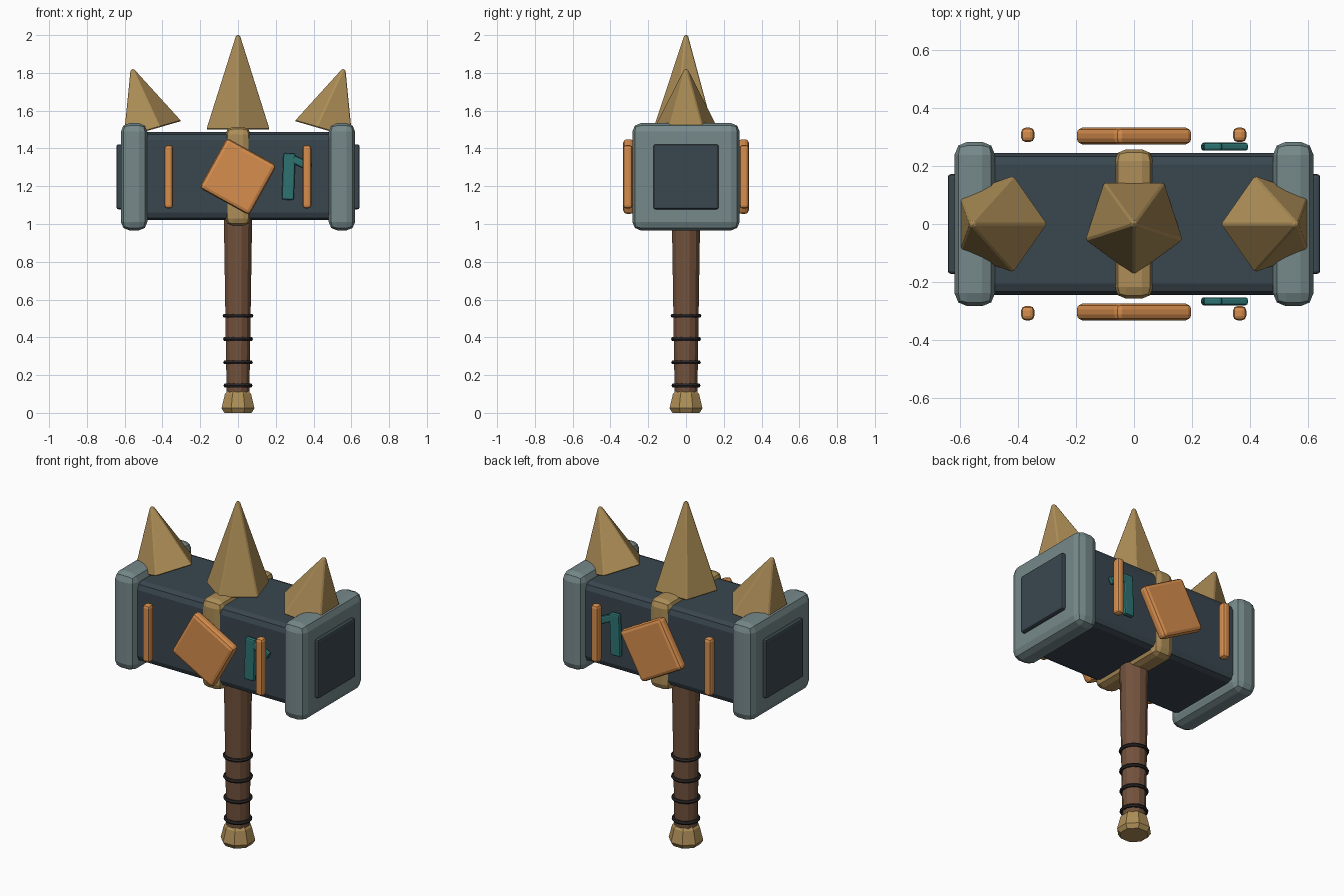
import bpy, bmesh
from math import sin, cos, pi, radians

if "Cube" in bpy.data.objects:
    bpy.data.objects.remove(bpy.data.objects["Cube"])


def material(name, rgb):
    m = bpy.data.materials.new(name)
    m.diffuse_color = (*rgb, 1)
    m.use_nodes = True
    m.node_tree.nodes["Principled BSDF"].inputs["Base Color"].default_value = m.diffuse_color
    return m


SLATE = material("slate", (0.042, 0.062, 0.078))
STEEL = material("steel", (0.18, 0.25, 0.255))
GOLD = material("gold", (0.42, 0.27, 0.095))
ORANGE = material("orange", (0.68, 0.27, 0.075))
WOOD = material("wood", (0.17, 0.085, 0.045))
CORD = material("cord", (0.022, 0.018, 0.018))
TEAL = material("teal", (0.026, 0.17, 0.17))


def finish(name, bm, mat, loc, rot_y, bevel, segments=2):
    bmesh.ops.recalc_face_normals(bm, faces=bm.faces[:])
    mesh = bpy.data.meshes.new(name)
    bm.to_mesh(mesh)
    bm.free()
    mesh.materials.append(mat)
    ob = bpy.data.objects.new(name, mesh)
    bpy.context.collection.objects.link(ob)
    ob.location = loc
    ob.rotation_euler.y = rot_y
    if bevel:
        mod = ob.modifiers.new("bevel", 'BEVEL')
        mod.width = bevel
        mod.segments = segments
        mod.limit_method = 'ANGLE'
    return ob


def box(name, mat, loc, size, bevel, rot_y=0, segments=2):
    bm = bmesh.new()
    bmesh.ops.create_cube(bm, size=1)
    bmesh.ops.scale(bm, vec=size, verts=bm.verts[:])
    return finish(name, bm, mat, loc, rot_y, bevel, segments)


def turned(name, mat, profile, sides, phase=0, loc=(0, 0, 0), rot_y=0, bevel=0):
    """Faceted solid from (radius, z) rings."""
    bm = bmesh.new()
    rings = [[bm.verts.new((r * cos(phase + 2 * pi * i / sides),
                            r * sin(phase + 2 * pi * i / sides), z))
              for i in range(sides)] for r, z in profile]
    for a, b in zip(rings, rings[1:]):
        for i in range(sides):
            j = (i + 1) % sides
            bm.faces.new((a[i], a[j], b[j], b[i]))
    bm.faces.new(rings[0])
    bm.faces.new(rings[-1])
    return finish(name, bm, mat, loc, rot_y, bevel, 1)


# Handle, pommel and grip cords
turned("handle", WOOD, [(0.062, 0.08), (0.078, 1.06)], 12, pi / 12)
turned("pommel", GOLD, [(0.078, 0), (0.094, 0.025), (0.075, 0.1), (0.06, 0.118)], 8, pi / 8)
for i in range(4):
    z = 0.145 + i * 0.123
    bpy.ops.mesh.primitive_torus_add(location=(0, 0, z), major_radius=0.066 + i * 0.0015,
                                     minor_radius=0.011, major_segments=16, minor_segments=6)
    ring = bpy.context.object
    ring.name = f"grip_cord_{i + 1}"
    ring.data.materials.append(CORD)

# Hammer head and central band
box("head_block", SLATE, (0, 0, 1.253), (1.04, 0.49, 0.466), 0.04)
box("head_band", GOLD, (0, 0, 1.252), (0.134, 0.516, 0.524), 0.04)

# End caps, striking plates and tilted outer spikes
SPIKE_SIDES = 5
for side, s in (("left", -1), ("right", 1)):
    box(f"end_cap_{side}", STEEL, (s * 0.55, 0, 1.25), (0.14, 0.568, 0.568), 0.045)
    box(f"striking_plate_{side}", SLATE, (s * 0.622, 0, 1.25), (0.042, 0.344, 0.344), 0.01)
    turned(f"outer_spike_{side}", GOLD, [(0.177, 0), (0.012, 0.335)], SPIKE_SIDES,
           pi if s > 0 else 0, (s * 0.467, 0, 1.497), s * 0.28, 0.006)
turned("centre_spike", GOLD, [(0.178, 0), (0.012, 0.5)], SPIKE_SIDES, -pi / 2,
       (0, 0, 1.5), 0, 0.006)

# Ornaments repeated on front and back
for side, s in (("front", -1), ("back", 1)):
    box(f"diamond_plate_{side}", ORANGE, (0, s * 0.304, 1.251), (0.302, 0.058, 0.302),
        0.02, radians(29))
    for n, x in (("left", -0.367), ("right", 0.365)):
        box(f"trim_bar_{side}_{n}", ORANGE, (x, s * 0.308, 1.25), (0.046, 0.05, 0.335), 0.016)
    box(f"inlay_stem_{side}", TEAL, (0.268, s * 0.267, 1.251), (0.064, 0.028, 0.246),
        0.009, radians(2))
    box(f"inlay_arm_{side}", TEAL, (0.337, s * 0.267, 1.322), (0.112, 0.028, 0.042),
        0.009, radians(25))
